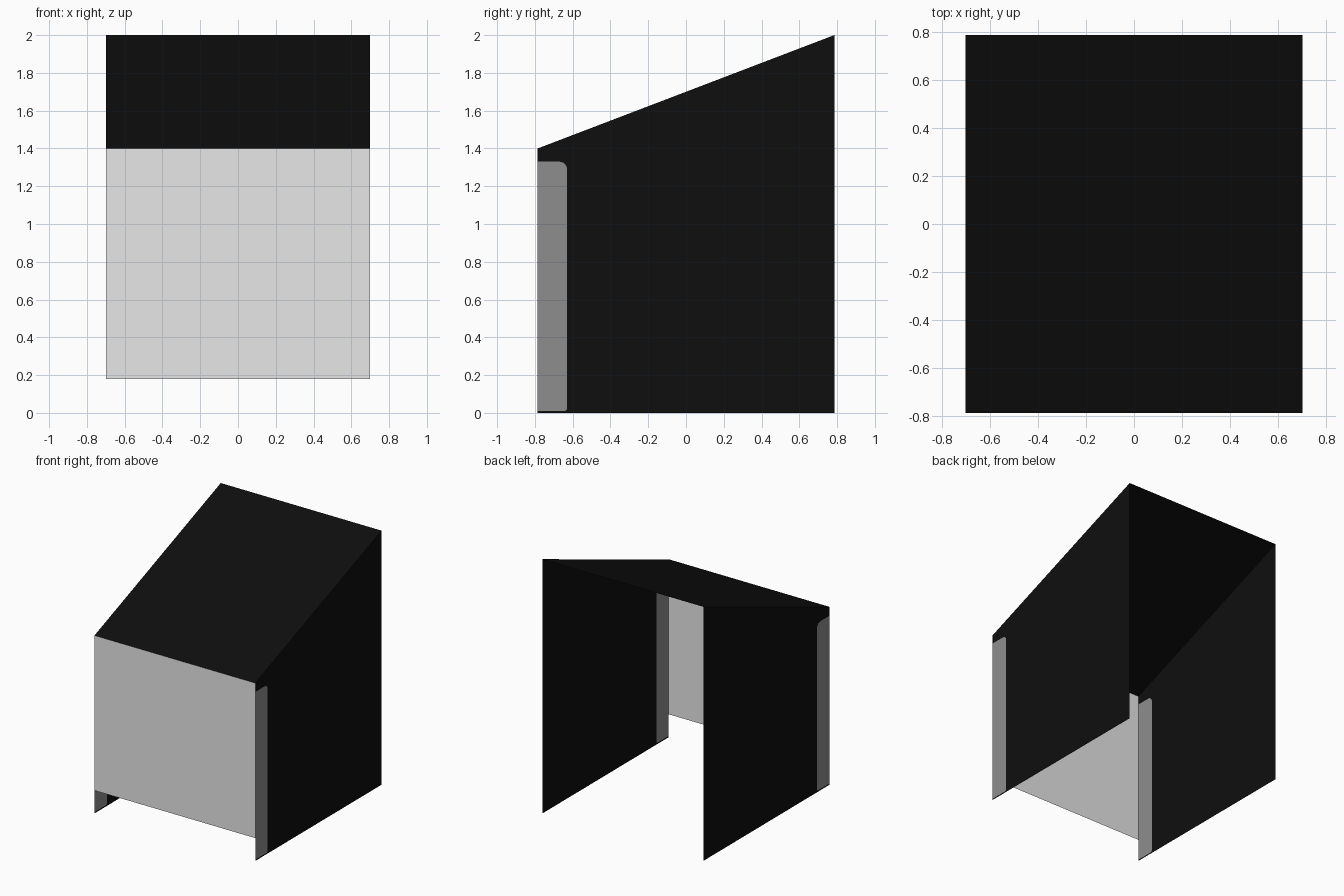
import bpy, bmesh, math

if "Cube" in bpy.data.objects:
    bpy.data.objects.remove(bpy.data.objects["Cube"])

W, D = 0.70, 0.785            # half width, half depth
FRONT_Z, BACK_Z = 1.40, 2.00  # roof heights
PANEL_Z = 0.18                # lower edge of the front panel


def material(name, value):
    m = bpy.data.materials.new(name)
    m.diffuse_color = (value, value, value, 1)
    m.use_nodes = True
    m.node_tree.nodes["Principled BSDF"].inputs["Base Color"].default_value = m.diffuse_color
    return m


black = material("black", 0.0045)
grey = material("mid grey", 0.27)
white = material("off white", 0.88)


def sheet(name, faces, mats):
    """Thin sheet made of outlines, one material per outline."""
    bm = bmesh.new()
    for i, pts in enumerate(faces):
        f = bm.faces.new([bm.verts.new(p) for p in pts])
        f.material_index = i
    bmesh.ops.remove_doubles(bm, verts=bm.verts, dist=1e-5)
    me = bpy.data.meshes.new(name)
    bm.to_mesh(me)
    bm.free()
    for m in mats:
        me.materials.append(m)
    ob = bpy.data.objects.new(name, me)
    bpy.context.collection.objects.link(ob)
    return ob


# Border of the side strip: rounded at its two rear corners, bottom to top
def strip_border():
    z0, z1, y1, r = 0.01, 1.33, -0.63, 0.04
    pts = [(-D, z0)]
    for cz, start, rad in ((z0, -90, 0.015), (z1, 0, r)):
        zc = cz + rad if start < 0 else cz - rad
        for k in range(7):
            a = math.radians(start + 15 * k)
            pts.append((y1 - rad + rad * math.cos(a), zc + rad * math.sin(a)))
    return pts + [(-D, z1)]


# Side walls, each with a grey strip cut in along the front edge
border = strip_border()
wall = [(-D, 0), (D, 0), (D, BACK_Z), (-D, FRONT_Z)] + border[::-1]
for name, x in (("right_wall", W), ("left_wall", -W)):
    outlines = [[(x, y, z) for y, z in (o if x > 0 else o[::-1])]
                for o in (wall, border)]
    sheet(name, outlines, [black, grey])

# Sloping roof
sheet("roof", [[(-W, -D, FRONT_Z), (W, -D, FRONT_Z),
                (W, D, BACK_Z), (-W, D, BACK_Z)]], [black])

# Front panel, open below
sheet("front_panel", [[(-W, -D, PANEL_Z), (W, -D, PANEL_Z),
                       (W, -D, FRONT_Z), (-W, -D, FRONT_Z)]], [white])
